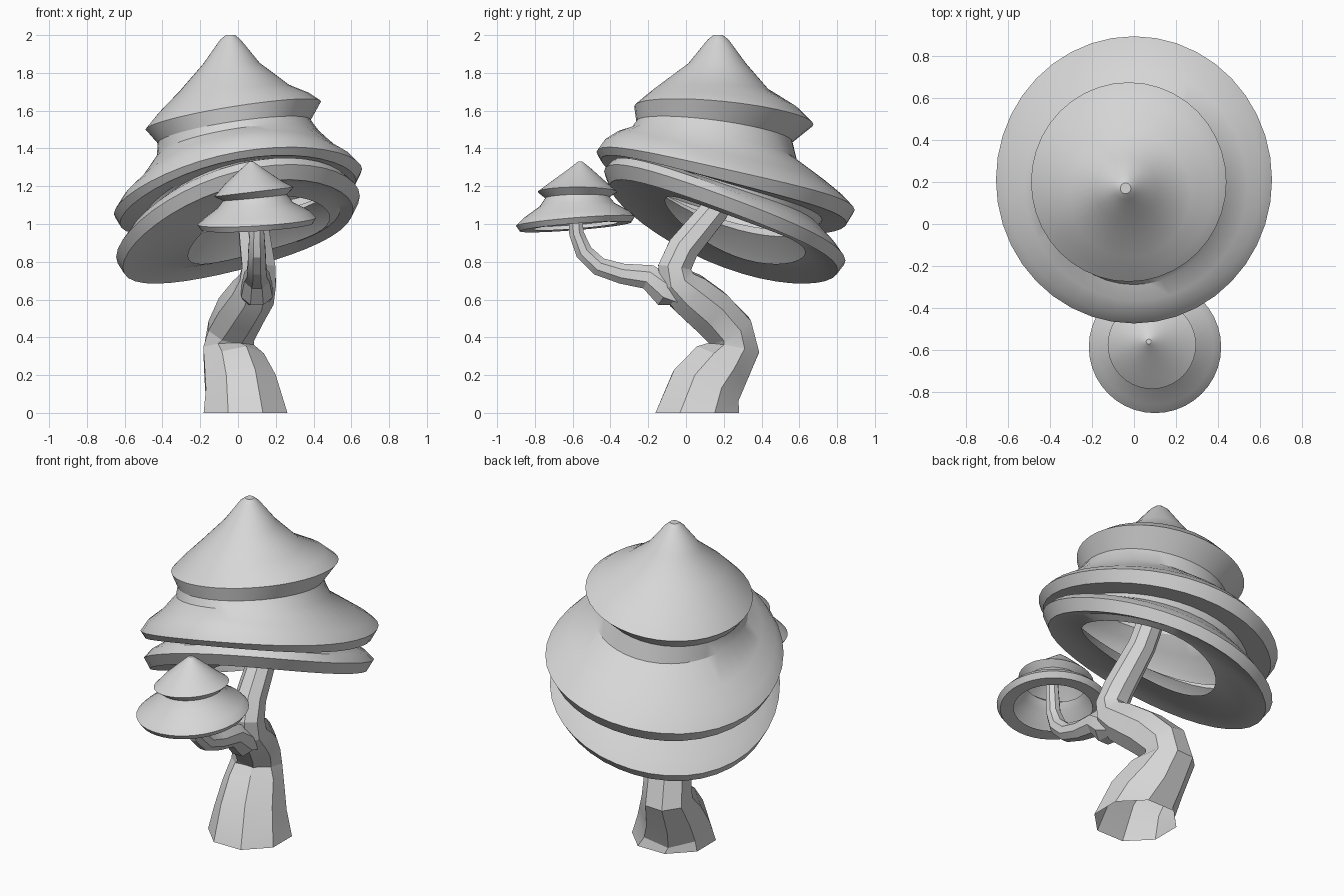
import bpy, bmesh, math
from mathutils import Vector

cube = bpy.data.objects.get("Cube")
if cube:
    bpy.data.objects.remove(cube, do_unlink=True)

# Single clay colour
clay = bpy.data.materials.new("light_grey_clay")
clay.use_nodes = True
clay.diffuse_color = (0.68, 0.68, 0.68, 1)
clay.node_tree.nodes["Principled BSDF"].inputs["Base Color"].default_value = (0.68, 0.68, 0.68, 1)


def loft(name, rings, smooth_angle, capped_ring):
    """Bridge a list of equally long point rings, capping only one end."""
    bm = bmesh.new()
    loops = [[bm.verts.new(p) for p in ring] for ring in rings]
    count = len(loops[0])
    for lower, upper in zip(loops, loops[1:]):
        for i in range(count):
            j = (i + 1) % count
            bm.faces.new((lower[i], lower[j], upper[j], upper[i]))
    bm.faces.new(loops[capped_ring])
    bmesh.ops.recalc_face_normals(bm, faces=bm.faces)
    mesh = bpy.data.meshes.new(name)
    bm.to_mesh(mesh)
    bm.free()
    mesh.materials.append(clay)
    obj = bpy.data.objects.new(name, mesh)
    bpy.context.collection.objects.link(obj)
    bpy.ops.object.select_all(action="DESELECT")
    obj.select_set(True)
    bpy.context.view_layer.objects.active = obj
    bpy.ops.object.shade_smooth_by_angle(angle=math.radians(smooth_angle))
    return obj


def tilted_ring(x, y, z, radius, slope_x, slope_y, bend=0, depth=1, sides=40):
    """Ring on a sloping plane; bend lifts front and back and lowers the sides."""
    points = []
    for i in range(sides):
        a = math.tau * i / sides
        dx, dy = radius * math.cos(a), radius * depth * math.sin(a)
        height = z + slope_x * dx + slope_y * dy - bend * math.cos(2 * a)
        points.append((x + dx, y + dy, height))
    return points


def limb(name, path, sides=8):
    """Faceted tube along (x, y, z, radius) stations, starting level and open."""
    centres = [Vector(p[:3]) for p in path]
    rings = []
    for k, (c, station) in enumerate(zip(centres, path)):
        before = (c - centres[k - 1]).normalized() if k else Vector((0, 0, 1))
        after = (centres[k + 1] - c).normalized() if k + 1 < len(path) else Vector()
        t = (before + after).normalized() if k else before
        u = (Vector((1, 0, 0)) - t * t.x).normalized()
        v = t.cross(u)
        angles = [math.tau * (i + 0.5) / sides for i in range(sides)]
        rings.append([c + station[3] * (u * math.cos(a) + v * math.sin(a)) for a in angles])
    return loft(name, rings, 20, -1)


# Large crown, an open shell of three tiers: centre, radius, slopes
top_tier = [
    (-.04, .17, 2, .025, 0, 0),
    (-.04, .17, 1.975, .055, 0, 0),
    (-.035, .165, 1.85, .15, .02, 0),
    (-.02, .14, 1.72, .29, .06, -.02),
    (-.02, .18, 1.64, .4, .13, -.06),
    (-.025, .2, 1.575, .465, .16, -.1),
    (-.02, .15, 1.49, .405, .15, -.13),
    (0, .15, 1.42, .43, .15, -.2),
]
middle_tier = [
    (.01, .185, 1.325, .53, .15, -.235),
    (0, .2, 1.26, .61, .17, -.235),
    (0, .21, 1.2, .657, .18, -.225),
    (0, .2, 1.145, .625, .18, -.26),
    (0, .2, 1.15, .5, .2, -.3),
]
bottom_tier = [
    (0, .2, 1.13, .5, .22, -.34),
    (0, .2, 1.07, .6, .25, -.37),
    (0, .205, 1.015, .645, .25, -.37),
    (0, .2, .95, .61, .25, -.37),
    (.04, .22, .98, .5, .25, -.37),
    (.11, .26, .96, .375, .27, -.37),
]
rings = [tilted_ring(*r, depth=1.02) for r in top_tier]
rings += [tilted_ring(*r, bend=.028, depth=1.04) for r in middle_tier]
rings += [tilted_ring(*r, bend=.028, depth=.99) for r in bottom_tier]
loft("large_crown", rings, 32, 0)

# Small crown on the side branch
small_crown = [
    (.07, -.56, 1.33, .012, 0, 0),
    (.075, -.56, 1.3, .05, 0, 0),
    (.08, -.57, 1.22, .15, .06, 0),
    (.085, -.575, 1.17, .21, .12, 0),
    (.09, -.575, 1.14, .17, .1, .02),
    (.09, -.575, 1.1, .2, .08, .04),
    (.1, -.58, 1.05, .28, .07, .07),
    (.1, -.585, 1.015, .315, .06, .08),
    (.1, -.585, .985, .295, .06, .08),
    (.1, -.585, .99, .22, .06, .08),
]
loft("small_crown", [tilted_ring(*r) for r in small_crown], 32, 0)

# Crooked trunk and the branch growing from its bend
limb("trunk", [
    (.04, .06, 0, .24),
    (.015, .1, .13, .205),
    (-.02, .18, .245, .175),
    (-.05, .255, .345, .145),
    (-.035, .23, .435, .135),
    (.015, .125, .54, .135),
    (.08, .01, .635, .125),
    (.105, -.05, .7, .105),
    (.11, -.06, .77, .095),
    (.095, -.015, .87, .09),
    (.07, .15, 1.07, .08),
    (.05, .25, 1.28, .075),
])

limb("side_branch", [
    (.1, .02, .57, .06),
    (.1, -.1, .64, .09),
    (.1, -.2, .72, .072),
    (.1, -.34, .737, .058),
    (.1, -.46, .775, .053),
    (.1, -.54, .85, .05),
    (.1, -.58, .95, .042),
    (.1, -.595, 1.18, .035),
])
